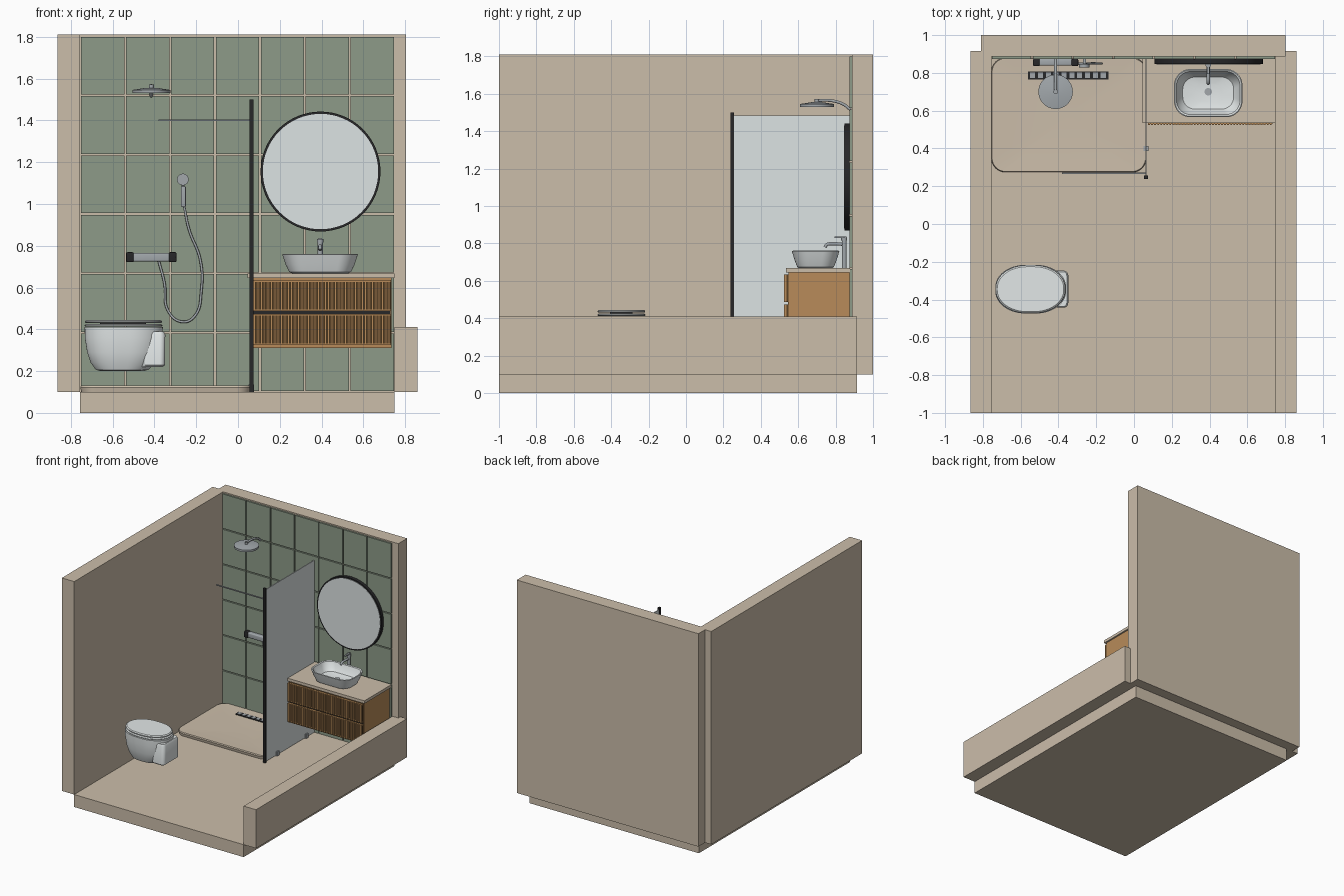
import bpy, bmesh, math
from mathutils import Vector

cube = bpy.data.objects.get("Cube")
if cube:
    bpy.data.objects.remove(cube, do_unlink=True)


def material(name, r, g, b):
    m = bpy.data.materials.new(name)
    m.use_nodes = True
    m.diffuse_color = (r, g, b, 1)
    m.node_tree.nodes["Principled BSDF"].inputs["Base Color"].default_value = (r, g, b, 1)
    return m


plaster = material("beige plaster", 0.60, 0.51, 0.40)
green = material("sage green tile", 0.27, 0.33, 0.25)
ceramic = material("white ceramic", 0.78, 0.82, 0.82)
glass = material("pale glass", 0.72, 0.77, 0.77)
metal = material("grey metal", 0.36, 0.39, 0.41)
black = material("black metal", 0.02, 0.02, 0.022)
oak = material("oak", 0.48, 0.26, 0.10)
walnut = material("dark slat gap", 0.10, 0.055, 0.02)


def finish(name, bm, mat, smooth=False):
    bmesh.ops.recalc_face_normals(bm, faces=bm.faces)
    me = bpy.data.meshes.new(name)
    bm.to_mesh(me)
    bm.free()
    me.materials.append(mat)
    ob = bpy.data.objects.new(name, me)
    bpy.context.collection.objects.link(ob)
    if smooth:
        bpy.ops.object.select_all(action="DESELECT")
        ob.select_set(True)
        bpy.context.view_layer.objects.active = ob
        bpy.ops.object.shade_smooth_by_angle(angle=math.radians(35))
    return ob


def add_box(bm, lo, hi):
    verts = bmesh.ops.create_cube(bm, size=1)["verts"]
    for v in verts:
        v.co = Vector(l + (h - l) * (c + 0.5) for l, h, c in zip(lo, hi, v.co))


def box(name, lo, hi, mat, bevel=0):
    bm = bmesh.new()
    add_box(bm, lo, hi)
    if bevel:
        bmesh.ops.bevel(bm, geom=bm.edges[:], offset=bevel, segments=4, profile=0.5, affect="EDGES")
    return finish(name, bm, mat, bevel > 0)


def cylinder(name, a, b, r, mat, r2=None, n=32):
    a, b = Vector(a), Vector(b)
    bm = bmesh.new()
    bmesh.ops.create_cone(bm, cap_ends=True, segments=n, radius1=r,
                          radius2=r if r2 is None else r2, depth=(b - a).length)
    q = Vector((0, 0, 1)).rotation_difference(b - a)
    for v in bm.verts:
        v.co = q @ v.co + (a + b) / 2
    return finish(name, bm, mat, True)


def loft(name, rings, mat, steps=12, apex=None):
    """Stack rounded outlines: (cx, cy, half x, half y, corner rx, corner ry, z)."""
    bm = bmesh.new()
    loops = []
    for cx, cy, hx, hy, rx, ry, z in rings:
        loop = []
        for q, (sx, sy) in enumerate([(1, 1), (-1, 1), (-1, -1), (1, -1)]):
            for i in range(steps + 1):
                t = (q + i / steps) * math.pi / 2
                loop.append(bm.verts.new((cx + sx * (hx - rx) + rx * math.cos(t),
                                          cy + sy * (hy - ry) + ry * math.sin(t), z)))
        loops.append(loop)
    n = len(loops[0])
    for a, b in zip(loops, loops[1:]):
        for i in range(n):
            j = (i + 1) % n
            bm.faces.new((a[i], a[j], b[j], b[i]))
    bm.faces.new(loops[0][::-1])
    if apex:
        tip = bm.verts.new(apex)
        for i in range(n):
            bm.faces.new((loops[-1][i], loops[-1][(i + 1) % n], tip))
    else:
        bm.faces.new(loops[-1])
    bmesh.ops.remove_doubles(bm, verts=bm.verts, dist=1e-5)
    return finish(name, bm, mat, True)


def pipe(name, pts, r, mat):
    cu = bpy.data.curves.new(name, "CURVE")
    cu.dimensions = "3D"
    cu.bevel_depth = r
    cu.bevel_resolution = 3
    cu.use_fill_caps = True
    sp = cu.splines.new("BEZIER")
    sp.bezier_points.add(len(pts) - 1)
    for p, co in zip(sp.bezier_points, pts):
        p.co = co
        p.handle_left_type = p.handle_right_type = "AUTO"
    cu.materials.append(mat)
    ob = bpy.data.objects.new(name, cu)
    bpy.context.collection.objects.link(ob)


# Room shell
box("floor_slab", (-0.755, -1, 0), (0.75, 0.915, 0.1), plaster)
box("tall_side_wall", (-0.865, -1, 0.1), (-0.755, 0.915, 1.81), plaster)
box("low_side_wall", (0.75, -1, 0.1), (0.86, 0.915, 0.41), plaster)
box("back_wall", (-0.81, 0.888, 0.1), (0.803, 1, 1.81), plaster)

# Wall tiles with open joints showing the wall behind
bm = bmesh.new()
tw, th, gap = 0.215, 0.284, 0.004
for i in range(7):
    for j in range(6):
        x, z = -0.755 + i * tw, 0.1 + j * th
        add_box(bm, (x + gap, 0.874, z + gap), (x + tw - gap, 0.888, z + th - gap))
finish("wall_tiles", bm, green)

# Shower tray sloping to its middle
cx, cy = -0.345, 0.577
loft("shower_tray", [(cx, cy, 0.405, 0.298, 0.07, 0.07, 0.1),
                     (cx, cy, 0.41, 0.303, 0.075, 0.075, 0.122),
                     (cx, cy, 0.406, 0.299, 0.071, 0.071, 0.13),
                     (cx, cy, 0.396, 0.289, 0.065, 0.065, 0.13)],
     plaster, apex=(cx, cy, 0.104))
box("drain_channel", (-0.56, 0.765, 0.105), (-0.135, 0.808, 0.127), black)
bm = bmesh.new()
for i in range(10):
    x = -0.55 + i * 0.0415
    add_box(bm, (x, 0.772, 0.125), (x + 0.027, 0.801, 0.129))
finish("drain_slots", bm, metal)

# Glass screen, post, brace and floor clamps
box("glass_screen", (0.06, 0.25, 0.105), (0.067, 0.874, 1.485), glass)
box("screen_post", (0.054, 0.238, 0.1), (0.073, 0.257, 1.5), black)
box("screen_brace", (-0.38, 0.265, 1.396), (0.06, 0.273, 1.404), metal)
for y in (0.4, 0.77):
    box("screen_clamp", (0.05, y - 0.014, 0.1), (0.077, y + 0.014, 0.135), metal)

# Rain shower
hx = -0.415
cylinder("rain_head", (hx, 0.7, 1.53), (hx, 0.7, 1.546), 0.091, metal, n=48)
cylinder("rain_head_top", (hx, 0.7, 1.546), (hx, 0.7, 1.555), 0.088, metal, 0.03, n=48)
cylinder("rain_head_joint", (hx, 0.7, 1.55), (hx, 0.7, 1.572), 0.012, metal)
pipe("rain_arm", [(hx, 0.7, 1.565), (hx, 0.78, 1.563), (hx, 0.84, 1.545), (hx, 0.88, 1.515)], 0.008, metal)

# Mixer bar, hose and hand shower
box("mixer_bar", (-0.505, 0.838, 0.724), (-0.325, 0.874, 0.766), metal, 0.008)
for x in (-0.535, -0.331):
    box("mixer_knob", (x, 0.836, 0.721), (x + 0.036, 0.874, 0.769), black, 0.006)
pipe("shower_hose", [(-0.258, 0.845, 0.99), (-0.235, 0.85, 0.88), (-0.18, 0.85, 0.73),
                     (-0.175, 0.85, 0.59), (-0.21, 0.85, 0.46), (-0.27, 0.85, 0.436),
                     (-0.335, 0.85, 0.49), (-0.352, 0.85, 0.62), (-0.38, 0.855, 0.73)], 0.006, metal)
box("hand_shower_handle", (-0.273, 0.83, 0.985), (-0.25, 0.85, 1.085), metal, 0.005)
box("hand_shower_bracket", (-0.27, 0.845, 1.04), (-0.253, 0.875, 1.06), metal)
cylinder("hand_shower_neck", (-0.262, 0.842, 1.08), (-0.263, 0.845, 1.11), 0.007, metal)
cylinder("hand_shower_head", (-0.264, 0.828, 1.117), (-0.264, 0.848, 1.117), 0.028, metal)

# Round mirror
cylinder("mirror_frame", (0.395, 0.848, 1.155), (0.395, 0.874, 1.155), 0.287, black, n=64)
cylinder("mirror_glass", (0.395, 0.845, 1.155), (0.395, 0.85, 1.155), 0.276, glass, n=64)

# Vanity with two slatted drawers
box("vanity_body", (0.07, 0.548, 0.31), (0.735, 0.874, 0.645), oak)
box("vanity_top", (0.045, 0.535, 0.645), (0.748, 0.876, 0.668), plaster)
box("drawer_shadow_gap", (0.075, 0.546, 0.47), (0.73, 0.55, 0.49), black)
bm = bmesh.new()
for z in (0.325, 0.487):
    box("drawer_front", (0.072, 0.536, z), (0.733, 0.548, z + 0.148), walnut)
    for i in range(41):
        x = 0.075 + i * 0.0161
        add_box(bm, (x, 0.524, z), (x + 0.0095, 0.537, z + 0.148))
    for rail in (z, z + 0.14):
        add_box(bm, (0.073, 0.53, rail), (0.733, 0.538, rail + 0.008))
finish("drawer_slats", bm, oak)

# Basin
bx, by = 0.393, 0.693
basin = [(0.135, 0.088, 0.06, 0.668), (0.148, 0.098, 0.07, 0.674), (0.165, 0.112, 0.08, 0.71),
         (0.179, 0.125, 0.085, 0.752), (0.181, 0.127, 0.085, 0.758), (0.176, 0.122, 0.08, 0.761),
         (0.168, 0.114, 0.075, 0.756), (0.155, 0.102, 0.07, 0.72), (0.135, 0.085, 0.065, 0.692),
         (0.08, 0.05, 0.045, 0.684)]
loft("basin", [(bx, by, a, b, r, r, z) for a, b, r, z in basin], ceramic)
cylinder("basin_drain", (bx, 0.7, 0.683), (bx, 0.7, 0.69), 0.02, metal)

# Tap
cylinder("tap_column", (bx, 0.846, 0.668), (bx, 0.846, 0.82), 0.013, metal)
cylinder("tap_cap", (bx, 0.846, 0.815), (bx, 0.846, 0.832), 0.016, metal)
pipe("tap_spout", [(bx, 0.846, 0.795), (bx, 0.79, 0.798), (bx, 0.752, 0.793), (bx, 0.743, 0.78)], 0.009, metal)
box("tap_lever", (bx - 0.007, 0.795, 0.829), (bx + 0.007, 0.858, 0.837), metal)

# Toilet: bowl, seat, lid and rear block
ty = -0.345
bowl = [(-0.555, 0.10, 0.075, 0.2), (-0.555, 0.125, 0.09, 0.206), (-0.55, 0.155, 0.105, 0.24),
        (-0.547, 0.175, 0.118, 0.29), (-0.547, 0.186, 0.127, 0.36), (-0.547, 0.187, 0.129, 0.41)]
loft("toilet_bowl", [(x, ty, a, b, a * 0.85, b * 0.9, z) for x, a, b, z in bowl], ceramic)
for name, lo, hi, s in (("toilet_seat", 0.413, 0.426, 0.186), ("toilet_lid", 0.43, 0.445, 0.184)):
    loft(name, [(-0.548, ty, s - d, s * 0.69 - d, s * 0.9 - d, s * 0.66 - d, z)
                for d, z in ((0.004, lo), (0, lo + 0.004), (0, hi - 0.006), (0.008, hi))], ceramic)
box("toilet_lid_gap", (-0.66, ty - 0.06, 0.424), (-0.44, ty + 0.06, 0.432), black)
loft("toilet_rear_block", [(-0.41, ty, 0.05, 0.09, 0.02, 0.02, 0.22),
                           (-0.405, ty, 0.055, 0.098, 0.025, 0.025, 0.228),
                           (-0.402, ty, 0.054, 0.098, 0.025, 0.025, 0.375),
                           (-0.404, ty, 0.048, 0.092, 0.02, 0.02, 0.39)], ceramic)
